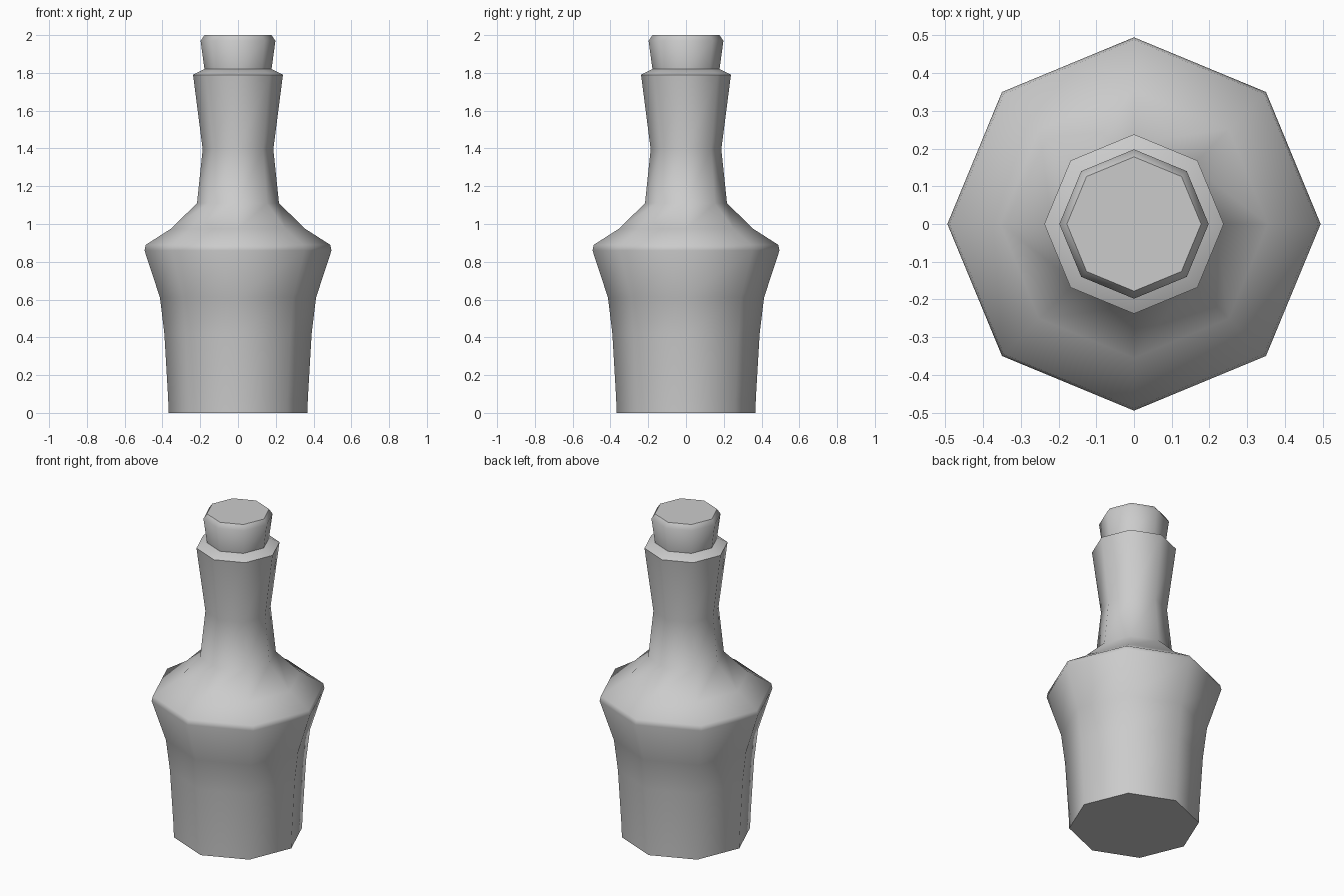
import bpy, bmesh
from math import cos, sin, pi, radians

if "Cube" in bpy.data.objects:
    bpy.data.objects.remove(bpy.data.objects["Cube"])

SIDES = 8


def lathe(name, profile):
    """Turn (radius, height) points into a capped eight-sided solid."""
    bm = bmesh.new()
    rings = [[bm.verts.new((r * cos(2 * pi * i / SIDES), r * sin(2 * pi * i / SIDES), z))
              for i in range(SIDES)] for r, z in profile]
    for low, high in zip(rings, rings[1:]):
        for i in range(SIDES):
            j = (i + 1) % SIDES
            bm.faces.new((low[i], low[j], high[j], high[i]))
    bm.faces.new(rings[0][::-1])
    bm.faces.new(rings[-1])
    mesh = bpy.data.meshes.new(name)
    bm.to_mesh(mesh)
    bm.free()
    obj = bpy.data.objects.new(name, mesh)
    bpy.context.collection.objects.link(obj)
    bpy.ops.object.select_all(action='DESELECT')
    obj.select_set(True)
    bpy.context.view_layer.objects.active = obj
    bpy.ops.object.shade_smooth_by_angle(angle=radians(50))
    return obj


# Bottle: flared body, sloped shoulder, pinched neck and lip
lathe("bottle", [(0.367, 0), (0.37, 0.08), (0.39, 0.42), (0.413, 0.61),
                 (0.495, 0.86), (0.488, 0.89), (0.355, 0.975), (0.217, 1.11),
                 (0.187, 1.395), (0.238, 1.79), (0.178, 1.82)])

# Stopper: widens upward, with a chamfered top
lathe("stopper", [(0.177, 1.815), (0.198, 1.97), (0.178, 2.0)])
